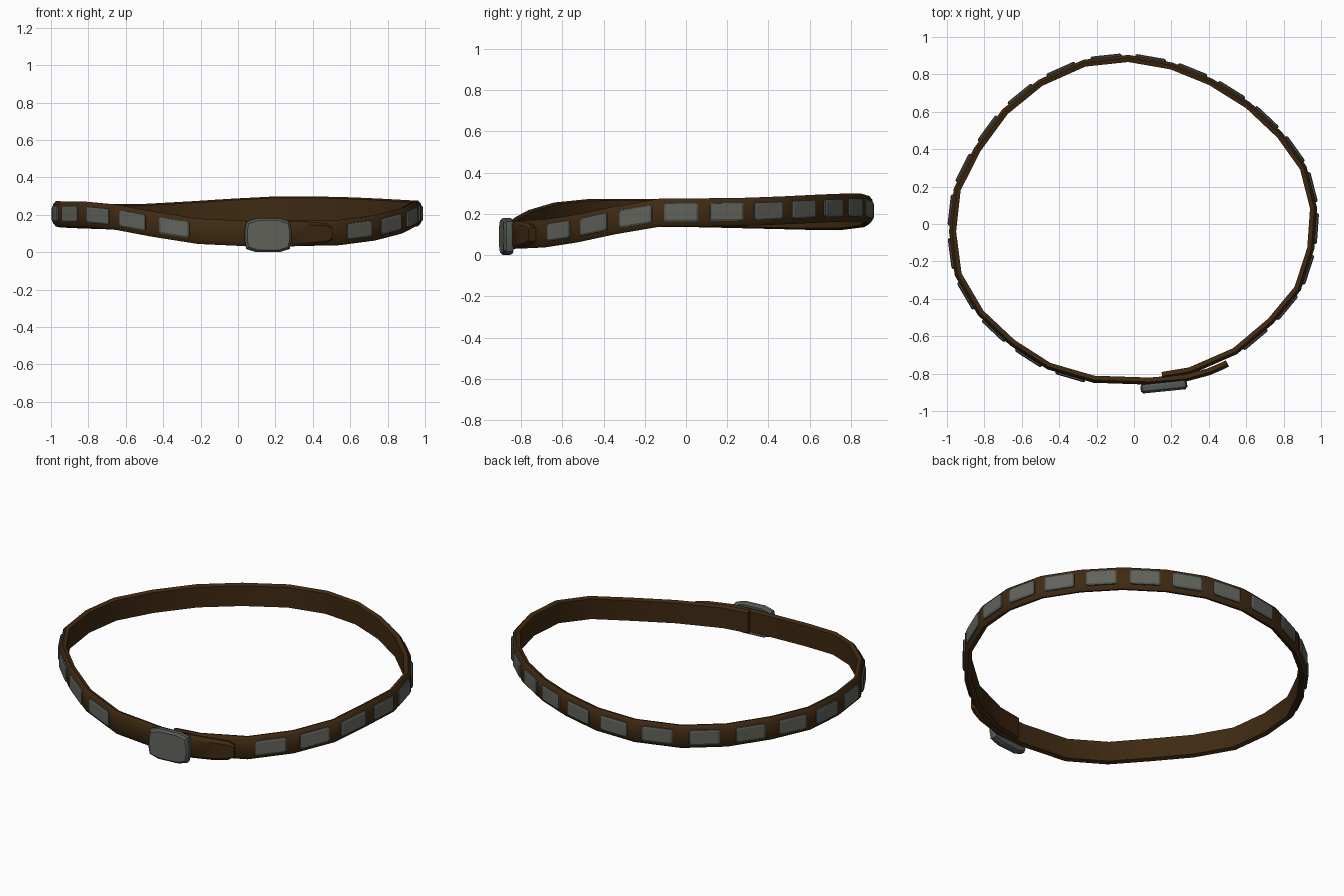
import bpy, bmesh, math
from mathutils import Vector, Matrix

if "Cube" in bpy.data.objects:
    bpy.data.objects.remove(bpy.data.objects["Cube"])

UP = Vector((0, 0, 1))


def material(name, rgb):
    m = bpy.data.materials.new(name)
    m.diffuse_color = (*rgb, 1)
    m.use_nodes = True
    m.node_tree.nodes["Principled BSDF"].inputs["Base Color"].default_value = m.diffuse_color
    return m


leather = material("brown leather", (0.05, 0.023, 0.006))
metal = material("grey metal", (0.125, 0.125, 0.107))
rim = material("dark metal rim", (0.085, 0.1, 0.09))


def skin(name, rings, mats, angle):
    """Loft closed rings of points into a capped solid; the last cap uses material 0."""
    bm = bmesh.new()
    loops = [[bm.verts.new(p) for p in ring] for ring in rings]
    n = len(loops[0])
    for a, b in zip(loops, loops[1:]):
        for i in range(n):
            f = bm.faces.new((a[i], a[(i + 1) % n], b[(i + 1) % n], b[i]))
            f.material_index = len(mats) - 1
    bm.faces.new(loops[0]).material_index = len(mats) - 1
    bm.faces.new(loops[-1])
    bmesh.ops.recalc_face_normals(bm, faces=bm.faces)
    mesh = bpy.data.meshes.new(name)
    bm.to_mesh(mesh)
    bm.free()
    for m in mats:
        mesh.materials.append(m)
    ob = bpy.data.objects.new(name, mesh)
    bpy.context.collection.objects.link(ob)
    bpy.ops.object.select_all(action='DESELECT')
    ob.select_set(True)
    bpy.context.view_layer.objects.active = ob
    bpy.ops.object.shade_smooth_by_angle(angle=math.radians(angle))
    return ob


def plaque(name, outline, depth, inset, centre, along):
    """Metal plate with a chamfered dark rim, facing outward from the strap."""
    out = Vector((along.y, -along.x, 0)).normalized()
    w = max(abs(x) for x, z in outline)
    h = max(abs(z) for x, z in outline)

    def ring(y, d):
        return [centre + along * x * (1 - d / w) + out * y + UP * z * (1 - d / h)
                for x, z in outline]
    rings = [ring(-depth / 2, inset * 0.5), ring(-depth / 4, 0),
             ring(depth / 4, 0), ring(depth / 2, inset)]
    return skin(name, rings, [metal, rim], 20)


# Strap centre line: inner end, right side, back, left side, front overlap
path = [Vector(p) for p in (
    (0.15, -0.81, 0.10), (0.30, -0.785, 0.10), (0.54, -0.68, 0.105),
    (0.73, -0.52, 0.13), (0.875, -0.345, 0.168), (0.945, -0.13, 0.205),
    (0.96, 0.085, 0.207), (0.905, 0.30, 0.21), (0.78, 0.475, 0.217),
    (0.61, 0.635, 0.225), (0.41, 0.76, 0.23), (0.20, 0.845, 0.23),
    (-0.03, 0.885, 0.218), (-0.265, 0.86, 0.203), (-0.5, 0.755, 0.19),
    (-0.69, 0.60, 0.19), (-0.84, 0.395, 0.195), (-0.945, 0.185, 0.20),
    (-0.97, -0.04, 0.205), (-0.94, -0.27, 0.204), (-0.82, -0.475, 0.203),
    (-0.65, -0.635, 0.187), (-0.455, -0.76, 0.15), (-0.215, -0.83, 0.112),
    (0.08, -0.84, 0.098), (0.27, -0.825, 0.098), (0.40, -0.79, 0.099),
    (0.47, -0.76, 0.10), (0.50, -0.745, 0.10))]

# Strap cross-section: outward offset, height
section = [(0.019, -0.05), (0.019, 0.05), (0.004, 0.068),
           (-0.019, 0.06), (-0.019, -0.06), (0.004, -0.068)]
rings = []
for i, p in enumerate(path):
    t = path[min(i + 1, len(path) - 1)] - path[max(i - 1, 0)]
    out = Vector((t.y, -t.x, 0)).normalized()
    taper = {len(path) - 3: 0.92, len(path) - 2: 0.8, len(path) - 1: 0.5}.get(i, 1)
    rings.append([p + out * o + UP * z * taper for o, z in section])
skin("strap", rings, [leather], 40)

# Metal studs, one in the middle of each strap segment
c = 0.008
quarter = [(0.083, 0.043 - c), (0.083 - c, 0.043)]
stud = quarter + [(-x, z) for x, z in quarter[::-1]]
stud += [(-x, -z) for x, z in stud]
for i in range(2, 23):
    a, b = path[i], path[i + 1]
    run = (b - a) / (b - a).xy.length
    out = Vector((run.y, -run.x, 0))
    plaque(f"stud_{i - 1}", stud, 0.02, 0.009, (a + b) / 2 + out * 0.021, run)

# Buckle: barrel-shaped plate over the overlap
quarter = [(0.125, 0.03), (0.116, 0.073), (0.062, 0.090)]
barrel = quarter + [(-x, z) for x, z in quarter[::-1]]
barrel += [(-x, -z) for x, z in barrel]
plaque("buckle", barrel, 0.048, 0.012, Vector((0.16, -0.871, 0.09)),
       Vector((0.995, 0.1, 0)))
